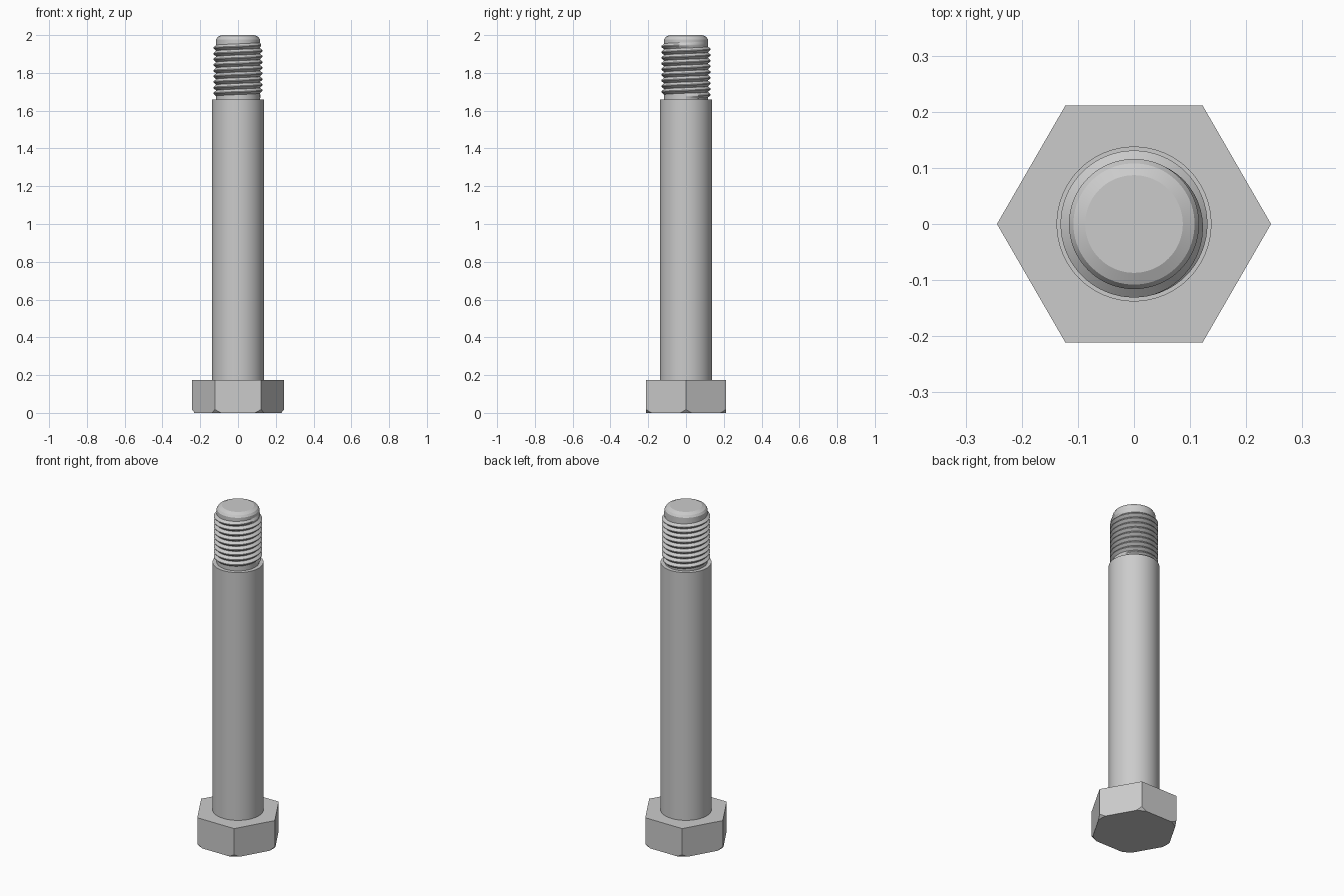
import bpy, bmesh, math

if "Cube" in bpy.data.objects:
    bpy.data.objects.remove(bpy.data.objects["Cube"])

steel = bpy.data.materials.new("steel_grey")
steel.diffuse_color = (0.6, 0.6, 0.6, 1)
steel.use_nodes = True
steel.node_tree.nodes["Principled BSDF"].inputs["Base Color"].default_value = steel.diffuse_color


def finish(name, bm, smooth=True):
    bmesh.ops.remove_doubles(bm, verts=bm.verts, dist=1e-5)
    bmesh.ops.recalc_face_normals(bm, faces=bm.faces)
    me = bpy.data.meshes.new(name)
    bm.to_mesh(me)
    bm.free()
    me.materials.append(steel)
    ob = bpy.data.objects.new(name, me)
    bpy.context.collection.objects.link(ob)
    if smooth:
        bpy.ops.object.select_all(action='DESELECT')
        ob.select_set(True)
        bpy.context.view_layer.objects.active = ob
        bpy.ops.object.shade_smooth_by_angle(angle=math.radians(25))
    return ob


def loft(bm, rings, closed=True):
    """Skin consecutive rings of points."""
    vs = [[bm.verts.new(p) for p in r] for r in rings]
    n = len(vs[0])
    for a, b in zip(vs, vs[1:]):
        for i in range(n if closed else n - 1):
            j = (i + 1) % n
            bm.faces.new((a[i], a[j], b[j], b[i]))
    return vs


def lathe(name, profile, n=96):
    bm = bmesh.new()
    ang = [2 * math.pi * i / n for i in range(n)]
    vs = loft(bm, [[(r * math.cos(a), r * math.sin(a), z) for a in ang]
                   for r, z in profile])
    bm.faces.new(vs[0])
    bm.faces.new(vs[-1])
    return finish(name, bm)


# Hex head: corners on the x axis, underside corners trimmed by a cone
FLAT, CHAMFER_R, HEAD_H = 0.2115, 0.229, 0.175
rings = [[], [], []]
N = 144
for i in range(N):
    a = 2 * math.pi * i / N
    off = (a % (math.pi / 3)) - math.pi / 6
    R = FLAT / math.cos(off)
    c, s = math.cos(a), math.sin(a)
    r0 = min(R, CHAMFER_R)
    rings[0].append((r0 * c, r0 * s, 0))
    rings[1].append((R * c, R * s, (R - r0) * 1.2))
    rings[2].append((R * c, R * s, HEAD_H))
bm = bmesh.new()
vs = loft(bm, rings)
bm.faces.new(vs[0])
bm.faces.new(vs[2])
bmesh.ops.dissolve_degenerate(bm, dist=1e-5, edges=bm.edges)
finish("hex_head", bm)

# Plain shank
lathe("shank", [(0.138, HEAD_H), (0.138, 1.66)])

# Threaded core with chamfered tip
lathe("thread_core", [(0.116, 1.66), (0.116, 1.978), (0.108, 1.99), (0.087, 2.0)])

# Helical thread ridge, fading out at the tip
PITCH, CORE, CREST, SEG = 0.03, 0.1155, 0.131, 64
START, END = 1.662, 1.968
turns = (END - START - PITCH) / PITCH
steps = int(turns * SEG)
rows = []
for k in range(steps + 1):
    a = 2 * math.pi * k / SEG
    z = START + PITCH / 2 + PITCH * k / SEG
    fade = min(1, (steps - k) / (SEG * 0.4), 0.3 + k / (SEG * 0.3))
    top = CORE + (CREST - CORE) * fade
    section = [(CORE, -PITCH / 2), (top, -0.002), (top, 0.002), (CORE, PITCH / 2)]
    rows.append([(r * math.cos(a), r * math.sin(a), z + dz) for r, dz in section])
bm = bmesh.new()
loft(bm, rows, closed=False)
finish("thread_ridge", bm)
